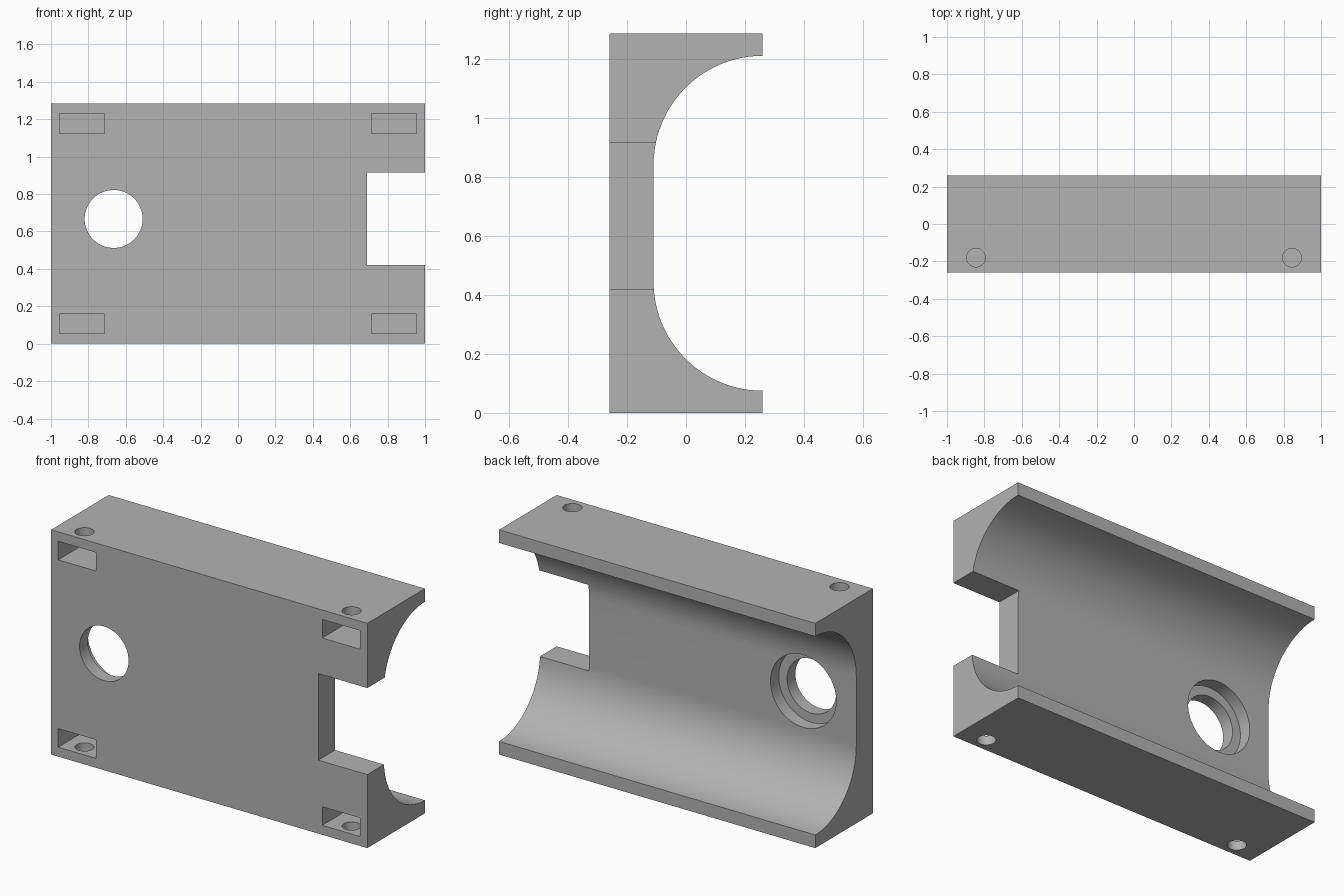
import bpy, bmesh, math
from mathutils import Matrix, Vector

cube = bpy.data.objects.get("Cube")
if cube:
    bpy.data.objects.remove(cube, do_unlink=True)

HEIGHT, FRONT, BACK = 1.285, -0.26, 0.26
RADIUS, LIP = 0.37, 0.075

grey = bpy.data.materials.new("plain_grey")
grey.use_nodes = True
grey.diffuse_color = (0.45, 0.45, 0.45, 1)
grey.node_tree.nodes["Principled BSDF"].inputs["Base Color"].default_value = grey.diffuse_color


def make_object(name, bm):
    bmesh.ops.recalc_face_normals(bm, faces=bm.faces[:])
    mesh = bpy.data.meshes.new(name)
    bm.to_mesh(mesh)
    bm.free()
    mesh.materials.append(grey)
    obj = bpy.data.objects.new(name, mesh)
    bpy.context.collection.objects.link(obj)
    return obj


def box(name, low, high):
    low, high = Vector(low), Vector(high)
    bm = bmesh.new()
    bmesh.ops.create_cube(bm, size=1, matrix=Matrix.Translation((low + high) / 2)
                          @ Matrix.Diagonal((*(high - low), 1)))
    return make_object(name, bm)


def cylinder(name, centre, radius, length, along_y=False):
    turn = Matrix.Rotation(math.pi / 2 if along_y else 0, 4, 'X')
    bm = bmesh.new()
    bmesh.ops.create_cone(bm, cap_ends=True, segments=64, radius1=radius, radius2=radius,
                          depth=length, matrix=Matrix.Translation(centre) @ turn)
    return make_object(name, bm)


def cut(target, cutter):
    mod = target.modifiers.new("cut", 'BOOLEAN')
    mod.operation, mod.solver, mod.object = 'DIFFERENCE', 'EXACT', cutter
    bpy.context.view_layer.objects.active = target
    bpy.ops.object.modifier_apply(modifier=mod.name)
    bpy.data.objects.remove(cutter, do_unlink=True)


# Channel body: side profile with two quarter-round coves, extruded along x
lower = []
for i in range(25):
    a = math.pi / 2 * i / 24
    lower.append((BACK - RADIUS * math.sin(a), LIP + RADIUS * (1 - math.cos(a))))
upper = [(y, HEIGHT - z) for y, z in reversed(lower)]
profile = [(FRONT, 0), (BACK, 0)] + lower + upper + [(BACK, HEIGHT), (FRONT, HEIGHT)]
bm = bmesh.new()
face = bm.faces.new([bm.verts.new((-1, y, z)) for y, z in profile])
extruded = bmesh.ops.extrude_face_region(bm, geom=[face])["geom"]
bmesh.ops.translate(bm, vec=(2, 0, 0),
                    verts=[v for v in extruded if isinstance(v, bmesh.types.BMVert)])
body = make_object("channel_body", bm)

# Square notch through the left end
cut(body, box("notch_cutter", (0.69, -0.5, 0.42), (1.2, 0.5, 0.915)))

# Round hole, stepped wider at the back
cut(body, cylinder("hole_cutter", (-0.665, 0, 0.667), 0.155, 1, True))
cut(body, cylinder("counterbore_cutter", (-0.665, 0.015, 0.667), 0.208, 0.4, True))

# Nut pockets in the front, each with a screw hole from the top or bottom
for side in (-1, 1):
    for middle, edge in ((0.107, 0), (HEIGHT - 0.107, HEIGHT)):
        x = side * 0.835
        cut(body, box("pocket_cutter", (x - 0.12, -0.4, middle - 0.053),
                      (x + 0.12, -0.06, middle + 0.053)))
        cut(body, cylinder("screw_cutter", (side * 0.845, -0.18, edge), 0.05, 0.2))

# Smooth the curves and keep the corners sharp
bpy.ops.object.select_all(action='DESELECT')
body.select_set(True)
bpy.context.view_layer.objects.active = body
bpy.ops.object.shade_smooth_by_angle(angle=math.radians(30))
